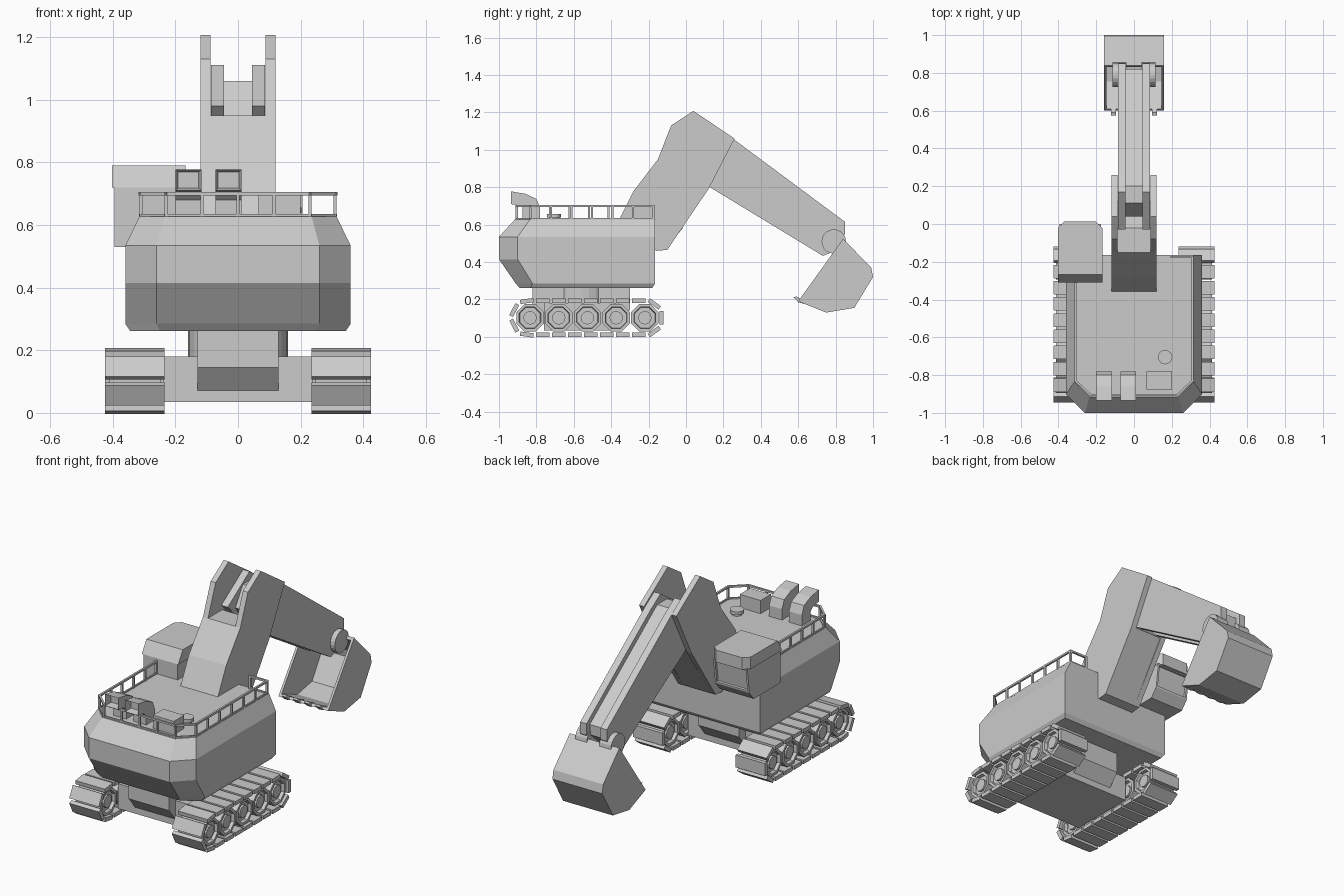
import bpy, bmesh, math
from mathutils import Vector, Matrix

if "Cube" in bpy.data.objects:
    bpy.data.objects.remove(bpy.data.objects["Cube"])


def finish(name, bm):
    bmesh.ops.recalc_face_normals(bm, faces=bm.faces)
    me = bpy.data.meshes.new(name)
    bm.to_mesh(me)
    bm.free()
    ob = bpy.data.objects.new(name, me)
    bpy.context.collection.objects.link(ob)
    return ob


def add_loft(bm, rings):
    vs = [[bm.verts.new(p) for p in r] for r in rings]
    n = len(vs[0])
    for a, b in zip(vs, vs[1:]):
        for i in range(n):
            j = (i + 1) % n
            bm.faces.new((a[i], a[j], b[j], b[i]))
    return bm.faces.new(vs[0]), bm.faces.new(vs[-1])


def add_prism(bm, pts, x0, x1):
    # side profile (y, z) extruded across x
    return add_loft(bm, [[(x, y, z) for y, z in pts] for x in (x0, x1)])


def prism(name, pts, *spans):
    bm = bmesh.new()
    for x0, x1 in spans:
        add_prism(bm, pts, x0, x1)
    return finish(name, bm)


def add_box(bm, lo, hi, m=Matrix()):
    lo, hi = Vector(lo), Vector(hi)
    bmesh.ops.create_cube(bm, size=1, matrix=m @ Matrix.Translation((lo + hi) / 2)
                          @ Matrix.Diagonal((hi - lo).to_4d()))


def circle(cy, cz, r, n, ph=0.0):
    return [(cy + r * math.cos(ph + math.tau * i / n), cz + r * math.sin(ph + math.tau * i / n))
            for i in range(n)]


def add_bar(bm, p, q, t=.011):
    p, q = Vector(p), Vector(q)
    rot = (q - p).to_track_quat('Z', 'Y').to_matrix().to_4x4()
    add_box(bm, (-t / 2, -t / 2, -t / 2), (t / 2, t / 2, (q - p).length + t / 2),
            Matrix.Translation(p) @ rot)


# House with chamfered rear counterweight
bm = bmesh.new()
rings = []
for z, w, cy, ry, rx, fy in [(.262, .345, -.83, -.89, .25, -.18), (.285, .36, -.82, -.91, .26, -.165),
                             (.415, .36, -.90, -1, .26, -.165), (.535, .36, -.90, -1, .26, -.165),
                             (.627, .315, -.835, -.915, .235, -.165)]:
    rings.append([(w, fy, z), (-w, fy, z), (-w, cy, z), (-rx, ry, z), (rx, ry, z), (w, cy, z)])
add_loft(bm, rings)
finish("house", bm)

# Guard rail round the roof
bm = bmesh.new()
path = [(-.31, -.31), (-.31, -.83), (-.23, -.905), (.23, -.905), (.31, -.83), (.31, -.175), (.2, -.175)]
for (ax, ay), (bx, by) in zip(path, path[1:]):
    add_bar(bm, (ax, ay, .7), (bx, by, .7))
    add_bar(bm, (ax, ay, .632), (bx, by, .632), .008)
    n = max(1, round(math.hypot(bx - ax, by - ay) / .112))
    for i in range(n):
        x, y = ax + (bx - ax) * i / n, ay + (by - ay) * i / n
        add_bar(bm, (x, y, .625), (x, y, .695))
add_bar(bm, (.2, -.175, .625), (.2, -.175, .695))
finish("guard_rail", bm)

# Bent exhaust ducts with recessed mouths
duct = [(-.935, .71), (-.935, .778), (-.86, .765), (-.80, .738), (-.78, .69), (-.78, .62),
        (-.86, .62), (-.86, .68), (-.88, .70)]
bm = bmesh.new()
for x in (-.2, -.072):
    add_prism(bm, duct, x, x + .083)
bmesh.ops.recalc_face_normals(bm, faces=bm.faces)
mouths = [f for f in bm.faces if all(v.co.y < -.93 for v in f.verts)]
bmesh.ops.inset_individual(bm, faces=mouths, thickness=.012)
for f in mouths:
    for v in f.verts:
        v.co.y += .04
finish("exhaust_ducts", bm)

# Roof box and filler cap
bm = bmesh.new()
add_box(bm, (.066, -.875, .62), (.2, -.78, .704))
finish("roof_box", bm)
bm = bmesh.new()
for r, z0, z1 in ((.028, .62, .64), (.038, .638, .657)):
    add_loft(bm, [[(x, y, z) for x, y in circle(.165, -.705, r, 16)] for z in (z0, z1)])
finish("filler_cap", bm)

# Cab with recessed windows
bm = bmesh.new()
add_prism(bm, [(-.305, .53), (-.305, .725), (0, .725), (-.018, .58), (-.06, .53)], -.395, -.175)
bmesh.ops.recalc_face_normals(bm, faces=bm.faces)
panes = [f for f in bm.faces if f.normal.y > .95]
bmesh.ops.inset_individual(bm, faces=panes, thickness=.016)
bmesh.ops.inset_individual(bm, faces=panes, thickness=.001, depth=-.012)
finish("cab", bm)
bm = bmesh.new()
add_loft(bm, [[(-.402, ry, z), (-.402, -.02, z), (-.37, .012, z), (-.2, .012, z), (-.168, -.02, z),
               (-.168, ry, z)] for z, ry in ((.72, -.31), (.79, -.268))])
finish("cab_roof", bm)

# Boom: solid root with two cheek plates forming a fork
prism("boom_plates", [(-.36, .62), (-.28, .78), (-.15, .95), (-.08, 1.13), (.04, 1.208), (.26, 1.06),
                      (.12, .79), (-.10, .465), (-.16, .46)], (-.12, -.088), (.088, .12))
prism("boom_core", [(-.36, .62), (-.28, .78), (-.15, .95), (-.02, .95), (.12, .80), (-.10, .465),
                    (-.16, .46)], (-.09, .09))

# Stick: two rails with a lower web between
prism("stick_rails", [(-.03, .98), (.17, 1.112), (.26, 1.053), (.85, .615), (.85, .55), (.785, .455),
                      (.732, .433), (.128, .80), (0, .95)], (-.086, -.045), (.045, .086))
prism("stick_web", [(.04, .95), (.11, 1.06), (.20, 1.06), (.82, .60), (.82, .54), (.728, .46),
                    (.13, .825)], (-.046, .046))
prism("bucket_pivot", circle(.79, .51, .065, 20), (-.115, -.04), (.04, .115))

# Hollow bucket with teeth
outer = [(.84, .525), (.99, .37), (1.0, .32), (.90, .155), (.75, .13), (.60, .19)]
inner = [(.61, .203), (.755, .146), (.89, .171), (.983, .32), (.975, .362), (.832, .508)]
prism("bucket_shell", outer + inner, (-.158, .158))
prism("bucket_sides", outer, (-.16, -.146), (.146, .16))
prism("bucket_teeth", [(.575, .212), (.59, .216), (.64, .192), (.64, .174), (.60, .185)],
      *[(x - .014, x + .014) for x in (-.108, -.036, .036, .108)])

# Undercarriage: cross frame, slew neck and central gearbox
bm = bmesh.new()
add_box(bm, (-.24, -.76, .035), (.24, -.36, .18))
finish("cross_frame", bm)
bm = bmesh.new()
add_loft(bm, [[(x, y, z) for x, y in circle(0, -.56, .16, 24)] for z in (.17, .27)])
finish("slew_neck", bm)
prism("gearbox", [(-.82, .27), (-.82, .145), (-.75, .06), (-.37, .06), (-.30, .145), (-.30, .27)],
      (-.13, .13))

# Crawler tracks: separate shoes spaced evenly round a rounded loop
Y0, Y1, ZC, R, N = -.838, -.222, .102, .09, 21
L, A = Y1 - Y0, math.pi * R


def loop_point(s):
    # position and angle of outward direction, starting at the +y end
    s %= 2 * (L + A)
    if s < A / 2 or s > 2 * L + 1.5 * A:
        t, c = s / R, Y1
    elif s < A / 2 + L:
        return Y1 - (s - A / 2), ZC + R, math.pi / 2
    elif s < 1.5 * A + L:
        t, c = (s - L) / R, Y0
    else:
        return Y0 + (s - 1.5 * A - L), ZC - R, -math.pi / 2
    if s > 2 * L + 1.5 * A:
        t = (s - 2 * L) / R
    return c + R * math.cos(t), ZC + R * math.sin(t), t


for side, sg in (("left", -1), ("right", 1)):
    bm = bmesh.new()
    for k in range(N):
        y, z, a = loop_point(k * 2 * (L + A) / N)
        add_box(bm, (-.095, -.011, -.036), (.095, .012, .036),
                Matrix.Translation((sg * .33, y, z)) @ Matrix.Rotation(a, 4, 'X'))
    # box local y points outward along the loop
    finish(side + "_track_shoes", bm)

    # Octagonal road wheels with a recessed ring and hub
    bm = bmesh.new()
    for i in range(5):
        cy = -.834 + i * .1535
        caps = add_prism(bm, circle(cy, .102, .079, 8, math.pi / 8), sg * .33 - .082, sg * .33 + .082)
        bmesh.ops.recalc_face_normals(bm, faces=bm.faces)
        bmesh.ops.inset_individual(bm, faces=list(caps), thickness=.016)
        bmesh.ops.inset_individual(bm, faces=list(caps), thickness=.004, depth=-.018)
        add_prism(bm, circle(cy, .102, .036, 12), sg * .33 - .076, sg * .33 + .076)
    finish(side + "_road_wheels", bm)
